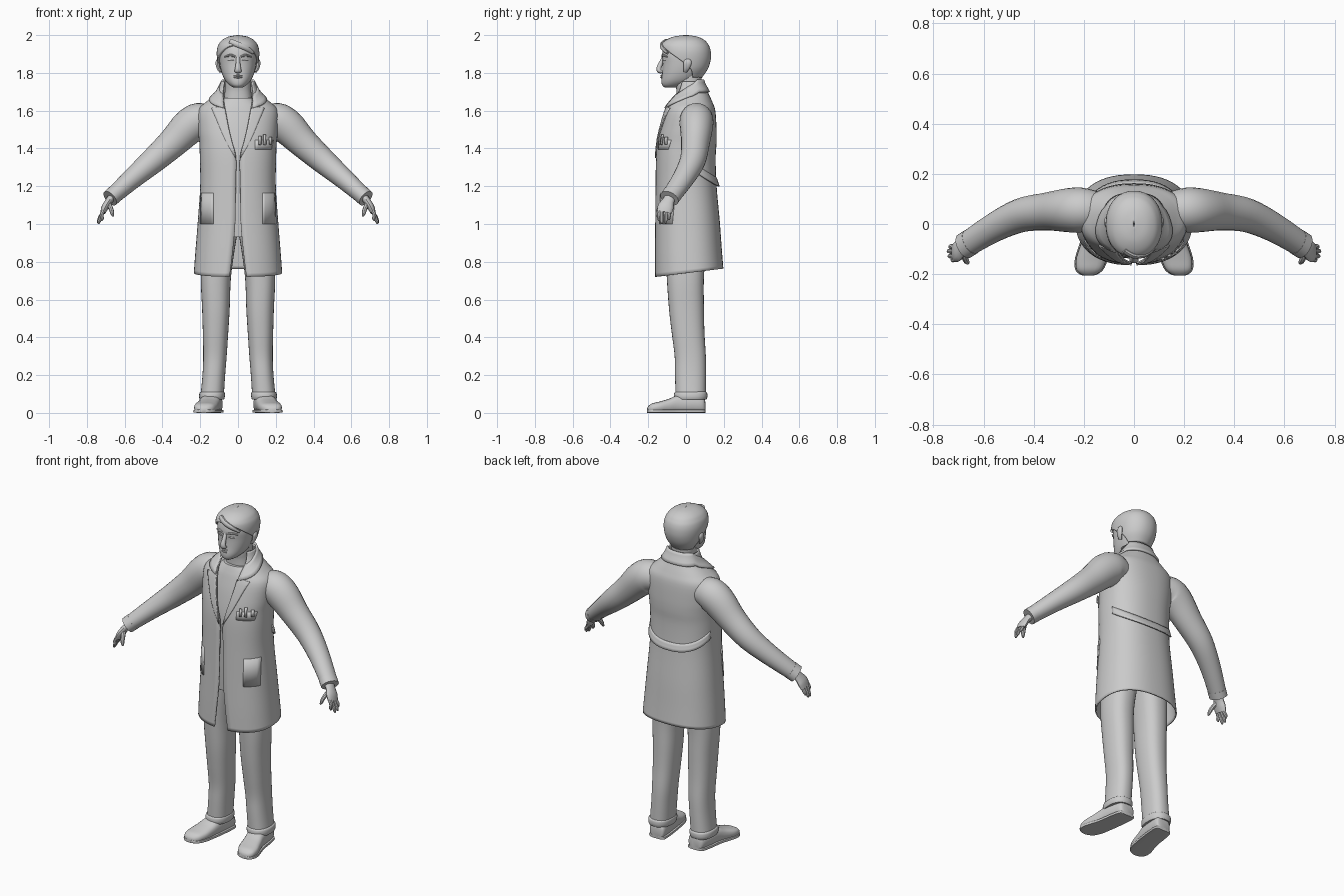
import bpy, bmesh, math
from mathutils import Vector

grey = bpy.data.materials.new("plain grey")
grey.diffuse_color = (0.6, 0.6, 0.6, 1)


def skin(name, rings, loop=True, caps=True, mirror=False, thick=0, angle=40):
    """Join rows of points into a surface."""
    bm = bmesh.new()
    rows = [[bm.verts.new(p) for p in r] for r in rings]
    n = len(rows[0])
    for lo, hi in zip(rows, rows[1:]):
        for i in range(n if loop else n - 1):
            j = (i + 1) % n
            bm.faces.new((lo[i], lo[j], hi[j], hi[i]))
    if caps:
        bm.faces.new(rows[0][::-1])
        bm.faces.new(rows[-1])
    bmesh.ops.remove_doubles(bm, verts=bm.verts, dist=0.0004)
    if caps:
        bmesh.ops.recalc_face_normals(bm, faces=bm.faces)
    me = bpy.data.meshes.new(name)
    bm.to_mesh(me)
    bm.free()
    me.materials.append(grey)
    ob = bpy.data.objects.new(name, me)
    bpy.context.collection.objects.link(ob)
    if thick:
        m = ob.modifiers.new("thickness", 'SOLIDIFY')
        m.thickness, m.offset = thick, -1
    if mirror:
        ob.modifiers.new("mirror", 'MIRROR')
    bpy.ops.object.select_all(action='DESELECT')
    bpy.context.view_layer.objects.active = ob
    ob.select_set(True)
    bpy.ops.object.shade_smooth_by_angle(angle=math.radians(angle))
    return ob


def smooth(rows, k=4):
    """Curve through the rows of a table."""
    out = []
    for i in range(len(rows) - 1):
        a, b, c, d = (rows[max(0, min(len(rows) - 1, i + o))] for o in (-1, 0, 1, 2))
        for s in range(k):
            t = s / k
            out.append(tuple(q + 0.5 * t * (r - p + t * (2*p - 5*q + 4*r - w + t * (3*(q - r) + w - p)))
                             for p, q, r, w in zip(a, b, c, d)))
    return out + [tuple(rows[-1])]


def spow(v, p):
    return math.copysign(abs(v) ** p, v)


def point(z, hw, yf, yb, a, xc=0, p=0.85):
    """Point on a rounded section; angle a runs from the front round by +x."""
    return Vector((xc + hw * spow(math.sin(a), p), (yf + yb) / 2 - (yb - yf) / 2 * spow(math.cos(a), p), z))


def stack(name, table, n=32, p=0.85, **kw):
    """Closed body from rows of z, half width, front y, back y, centre x."""
    rings = [[point(*r[:4], 2 * math.pi * i / n, r[4] if len(r) > 4 else 0, p) for i in range(n)]
             for r in smooth(table)]
    return skin(name, rings, **kw)


def tube(name, rows, n=14, ref=(0, 1, 0), k=4, **kw):
    """Limb along rows of x, y, z, radius along ref, radius across."""
    rows = smooth(rows, k)
    pts = [Vector(r[:3]) for r in rows]
    rings = []
    for i, r in enumerate(rows):
        t = (pts[min(i + 1, len(pts) - 1)] - pts[max(i - 1, 0)]).normalized()
        u = Vector(ref)
        u = (u - t * u.dot(t)).normalized()
        w = t.cross(u)
        rings.append([pts[i] + u * r[3] * math.cos(a) + w * r[4] * math.sin(a)
                      for a in (2 * math.pi * j / n for j in range(n))])
    return skin(name, rings, **kw)


# Coat: z, half width, front y, back y, half opening
coat = smooth([(.74, .234, -.165, .198, .045), (.85, .226, -.165, .19, .03), (1.0, .214, -.163, .18, .015),
               (1.2, .2, -.161, .162, .012), (1.35, .202, -.159, .157, .01), (1.43, .205, -.153, .162, .03),
               (1.5, .212, -.14, .162, .047), (1.6, .212, -.113, .155, .066), (1.65, .165, -.09, .138, .075),
               (1.7, .112, -.06, .115, .08), (1.755, .09, -.045, .092, .075)])
P = 0.85


def ang(x, hw):
    return math.asin(min(0.995, x / hw) ** (1 / P))


def coat_row(z):
    for a, b in zip(coat, coat[1:]):
        if z <= b[0]:
            t = max(0, (z - a[0]) / (b[0] - a[0]))
            return [p + (q - p) * t for p, q in zip(a, b)]
    return list(coat[-1])


def on_coat(z, a, off):
    _, hw, yf, yb, _ = coat_row(z)
    return point(z, hw + off, yf - off, yb + off, a)


rings = []
for r in coat:
    d = ang(r[4], r[1])
    ring = [point(*r[:4], d + (2 * math.pi - 2 * d) * i / 56) for i in range(57)]
    for q in ring:
        q.z += 0.12 * q.y * max(0, 1 - (r[0] - .74) / .2)
    rings.append(ring)
skin("coat", rings, loop=False, caps=False, thick=.008)


def plate(name, rows, off=.006, n=6, **kw):
    """Thin panel lying on the coat: rows of z, inner x, outer x."""
    grid = []
    for z, x0, x1 in rows:
        hw = coat_row(z)[1]
        grid.append([on_coat(z, ang(x0 + (x1 - x0) * i / n, hw), off) for i in range(n + 1)])
    skin(name, grid, loop=False, caps=False, thick=.007, **kw)


# Lapels, pockets, pens
plate("lapel", [(1.35, .01, .014), (1.4, .022, .042), (1.45, .034, .068), (1.5, .047, .09),
                (1.55, .057, .11), (1.59, .064, .127), (1.615, .067, .137), (1.62, .068, .1)], mirror=True)
plate("breast_pocket", [(1.395, .09, .175), (1.42, .09, .18), (1.445, .09, .185)], off=.003)
for x, h in ((.105, 1.465), (.13, 1.475), (.16, 1.46)):
    plate("pen", [(1.42, x, x + .012), (h, x, x + .012)], off=.011, n=2)
plate("side_pocket", [(1.0, .13, .198), (1.08, .13, .196), (1.165, .13, .194)], off=.003, mirror=True)

# Collar wrapping the neck
grid = []
for v in range(5):
    row = []
    for i in range(41):
        u = 1 - abs(i / 20 - 1)
        s = min(1, u * 2)
        z = (1.615 + .085 * s) * (1 - v / 4) + (1.69 + .075 * s) * v / 4
        r = coat_row(z)
        d = ang(r[4], r[1])
        a = d + (math.pi - d) * u
        row.append(on_coat(z, a if i <= 20 else 2 * math.pi - a, .012 - .002 * v))
    grid.append(row)
skin("collar", grid, loop=False, caps=False, thick=.01)

# Back belt with a sagging lower edge
grid = []
for v in range(4):
    row = []
    for i in range(25):
        s = i / 12 - 1
        z = 1.2 + .075 * s * s + .045 * v / 3
        row.append(on_coat(z, math.pi * (1 + s * .42), (.016 - .004 * v) * (1 - .6 * s * s)))
    grid.append(row)
skin("back_belt", grid, loop=False, caps=False, thick=.008)

# Shirt, neck, sleeves
stack("shirt", [(.93, .15, -.12, .12), (1.1, .165, -.13, .13), (1.35, .17, -.138, .135), (1.5, .175, -.118, .14),
                (1.6, .15, -.092, .13), (1.64, .115, -.078, .105), (1.668, .08, -.066, .088)])
stack("neck", [(1.62, .08, -.05, .09), (1.7, .07, -.05, .085), (1.74, .068, -.055, .082), (1.8, .07, -.05, .085)])
tube("sleeve", [(.13, .055, 1.545, .07, .07), (.2, .056, 1.55, .088, .092), (.26, .055, 1.515, .088, .094),
                (.345, .05, 1.43, .076, .08), (.45, .035, 1.335, .068, .068), (.56, -.015, 1.24, .058, .055),
                (.672, -.085, 1.14, .05, .044)], n=24, mirror=True)
tube("cuff", [(.65, -.071, 1.16, .053, .047), (.677, -.088, 1.136, .053, .046)], n=24, k=1, mirror=True)

# Hands
tube("palm", [(.665, -.082, 1.145, .03, .022), (.685, -.095, 1.12, .033, .019), (.703, -.108, 1.09, .042, .019),
              (.716, -.114, 1.06, .038, .014)], mirror=True)
for y, x, z in ((-.143, .722, 1.015), (-.128, .738, 1.0), (-.108, .741, 1.003), (-.09, .735, 1.02)):
    tube("finger", [(.708, y * .8 - .025, 1.08, .01, .01), (.722, y, 1.05, .01, .01),
                    (x - .003, y, z + .015, .009, .009), (x, y, z + .001, .004, .004)], n=8, mirror=True)
tube("thumb", [(.685, -.11, 1.11, .013, .013), (.672, -.14, 1.08, .013, .012), (.665, -.152, 1.055, .01, .01),
               (.66, -.156, 1.04, .004, .004)], n=8, mirror=True)

# Trousers
stack("trouser_leg", [(.075, .062, -.055, .105, .138), (.2, .06, -.058, .106, .128), (.3, .062, -.06, .105, .122),
                      (.42, .067, -.075, .098, .119), (.55, .073, -.09, .095, .117), (.72, .08, -.102, .095, .117),
                      (.9, .088, -.11, .11, .1), (.98, .095, -.11, .115, .09)], mirror=True)
stack("trouser_hem", [(.07, .064, -.058, .108, .138), (.085, .068, -.064, .113, .138), (.105, .067, -.062, .112, .137),
                      (.112, .06, -.055, .105, .136)], mirror=True)

# Shoes: y, centre x, half width, height
shoe = smooth([(.102, .128, .03, .06), (.09, .13, .048, .085), (.03, .138, .054, .095), (-.04, .147, .055, .095),
               (-.09, .158, .058, .075), (-.14, .17, .061, .06), (-.18, .178, .052, .05), (-.2, .181, .032, .035),
               (-.206, .182, .012, .022)])
for name, grow, top in (("shoe", 0, 1), ("sole", .005, 0)):
    skin(name, [[(c + (w + grow) * spow(math.cos(a), .7),
                  y, (h if top else .018) * (.5 + .5 * spow(math.sin(a), .75 if top else .3)))
                 for a in (2 * math.pi * i / 20 for i in range(20))] for y, c, w, h in shoe], mirror=True)

# Head
stack("head", [(1.722, .022, -.112, -.04), (1.735, .045, -.126, 0), (1.76, .068, -.13, .05), (1.8, .086, -.126, .085),
               (1.85, .097, -.124, .11), (1.9, .1, -.126, .12), (1.95, .088, -.11, .105), (1.98, .05, -.06, .065)], p=.92)
tube("nose", [(0, -.118, 1.885, .008, .01), (0, -.133, 1.85, .012, .012), (0, -.143, 1.825, .013, .016),
              (0, -.14, 1.81, .012, .019), (0, -.122, 1.805, .006, .012)])
tube("brow", [(.012, -.122, 1.885, .006, .005), (.038, -.121, 1.893, .009, .007), (.07, -.099, 1.886, .005, .004)],
     n=8, mirror=True)
tube("eye", [(.02, -.119, 1.866, .004, .003), (.036, -.116, 1.867, .007, .006), (.055, -.104, 1.866, .004, .003)],
     n=8, mirror=True)
for z, r in ((1.786, .0045), (1.777, .006)):
    tube("lip", [(-.03, -.116, z, .003, .002), (0, -.13, z, .007, r), (.03, -.116, z, .003, .002)], n=8)
tube("ear", [(.093, -.005, 1.805, .01, .006), (.104, .002, 1.825, .016, .009), (.109, .008, 1.855, .022, .01),
             (.104, .008, 1.875, .012, .006)], mirror=True)

# Hair: z, half width, front y, back y, angle left open for the face
hair = smooth([(1.775, .08, -.12, .085, 2.1), (1.82, .101, -.126, .115, 1.8), (1.865, .11, -.132, .13, 1.4),
               (1.905, .113, -.135, .132, .95), (1.935, .109, -.134, .126, .55), (1.955, .1, -.127, .115, 0),
               (1.975, .083, -.105, .096, 0), (1.992, .05, -.065, .06, 0), (2.0, .002, -.01, .01, 0)])
skin("hair", [[point(*r[:4], max(0, r[4]) + 2 * (math.pi - max(0, r[4])) * i / 48, p=.93) for i in range(49)]
              for r in hair], loop=False, caps=False, thick=.012)
tube("fringe", [(-.04, -.105, 1.965, .012, .016), (.0, -.126, 1.95, .012, .016), (.045, -.122, 1.93, .01, .014),
                (.08, -.098, 1.905, .006, .008)], n=10)
